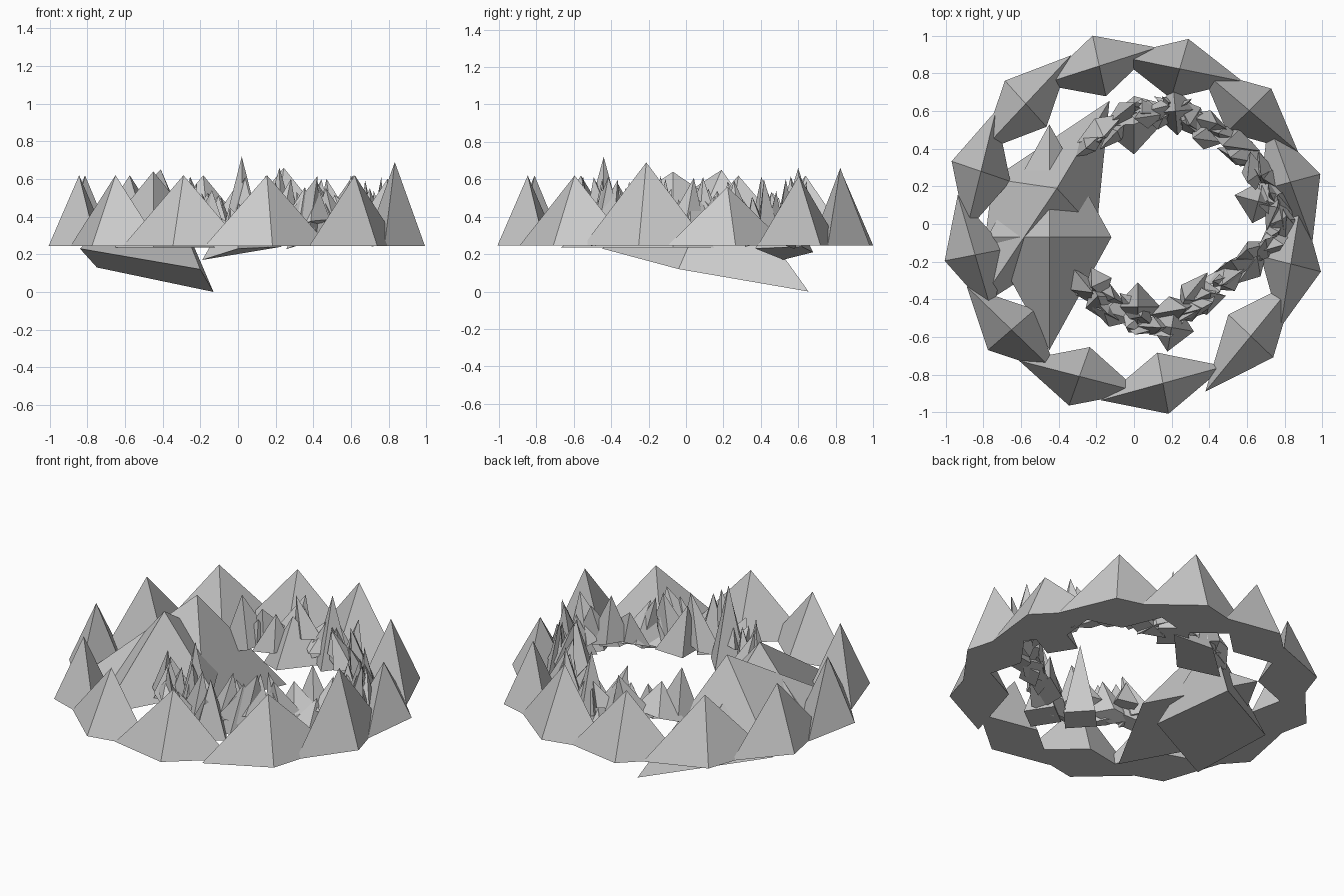
import bpy, math, random
from mathutils import Vector, Matrix

if "Cube" in bpy.data.objects:
    bpy.data.objects.remove(bpy.data.objects["Cube"])

random.seed(4)


def pyramid(name, base, apex):
    """Closed four-sided pyramid from counter-clockwise base corners and an apex."""
    mesh = bpy.data.meshes.new(name)
    faces = [(3, 2, 1, 0)] + [(i, (i + 1) % 4, 4) for i in range(4)]
    mesh.from_pydata([tuple(p) for p in base] + [tuple(apex)], [], faces)
    obj = bpy.data.objects.new(name, mesh)
    bpy.context.collection.objects.link(obj)
    return obj


def rhombus(centre, a, b):
    """Corners around a centre from two half diagonals."""
    return [centre + a, centre + b, centre - a, centre - b]


# outer ring of twelve peaks: angle of the outer corner, apex height, half length
peaks = [(-14.3, .69, .34), (15, .56, .34), (44.6, .62, .34), (73.6, .66, .34),
         (102.4, .62, .32), (132, .62, .35), (161, .62, .33), (191, .62, .33),
         (220.8, .62, .33), (250.3, .62, .33), (280.3, .62, .34), (316.2, .62, .38)]
for deg, top, length in peaks:
    t = math.radians(deg)
    radial = Vector((math.cos(t), math.sin(t), 0))
    tangent = Vector((-radial.y, radial.x, 0))
    c = radial * 0.86 + Vector((0, 0, 0.245))
    pyramid("outer_peak", rhombus(c, radial * 0.165, tangent * length - radial * 0.03),
            (c.x, c.y, top))

# large upright peak on the left
c = Vector((-0.45, -0.07, 0.235))
pyramid("large_inner_peak", rhombus(c, Vector((0.33, 0, 0)), Vector((0, 0.6, 0))),
        (-0.45, -0.07, 0.64))

# large tilted peak that reaches the lowest point
pyramid("tilted_peak", [(-0.13, 0.655, 0), (-0.75, 0.24, 0.13), (-0.84, -0.45, 0.23),
                        (-0.20, -0.04, 0.12)], (-0.41, 0.19, 0.65))

# medium peaks along the inner ring
pyramid("medium_peak_back", [(0.0, 0.37, 0.23), (0.23, 0.62, 0.24), (0.0, 0.68, 0.21),
                             (-0.19, 0.52, 0.17)], (0.0, 0.53, 0.50))
for x, y, ang, top in [(0.02, -0.44, 90, 0.72), (0.66, 0.12, -15, 0.55), (0.22, 0.6, 95, 0.66),
                       (0.2, -0.55, 80, 0.58)]:
    c = Vector((x, y, 0.245))
    r = Matrix.Rotation(math.radians(ang), 3, 'Z')
    pyramid("medium_peak", rhombus(c, r @ Vector((0.13, 0, 0)), r @ Vector((0, 0.12, 0))),
            (x, y, top))

# inner ring of small leaning shards, scattered along an open path
path = [Vector((x, y, 0)) for x, y in [
    (-.26, -.29), (-.13, -.43), (.14, -.54), (.35, -.40), (.56, -.25), (.75, -.05),
    (.76, .12), (.64, .32), (.42, .50), (.19, .63), (-.02, .57), (-.22, .43)]]
count = 56
for i in range(count):
    s = i / (count - 1) * (len(path) - 1.001)
    k = int(s)
    along = (path[k + 1] - path[k]).normalized()
    c = path[k].lerp(path[k + 1], s - k)
    c += Vector((random.uniform(-.04, .04), random.uniform(-.04, .04), random.uniform(.27, .36)))
    along = Matrix.Rotation(random.uniform(-.4, .4), 3, 'Z') @ along
    side = Vector((-along.y, along.x, 0))
    along.z = random.uniform(-.35, .35)
    side.z = random.uniform(-.4, .4)
    lean = along * random.uniform(-.08, .08) + side * random.uniform(-.06, .06)
    apex = c + lean
    apex.z = random.uniform(.44, .62)
    pyramid("shard", rhombus(c, along * random.uniform(.09, .15), side * random.uniform(.04, .08)),
            apex)
